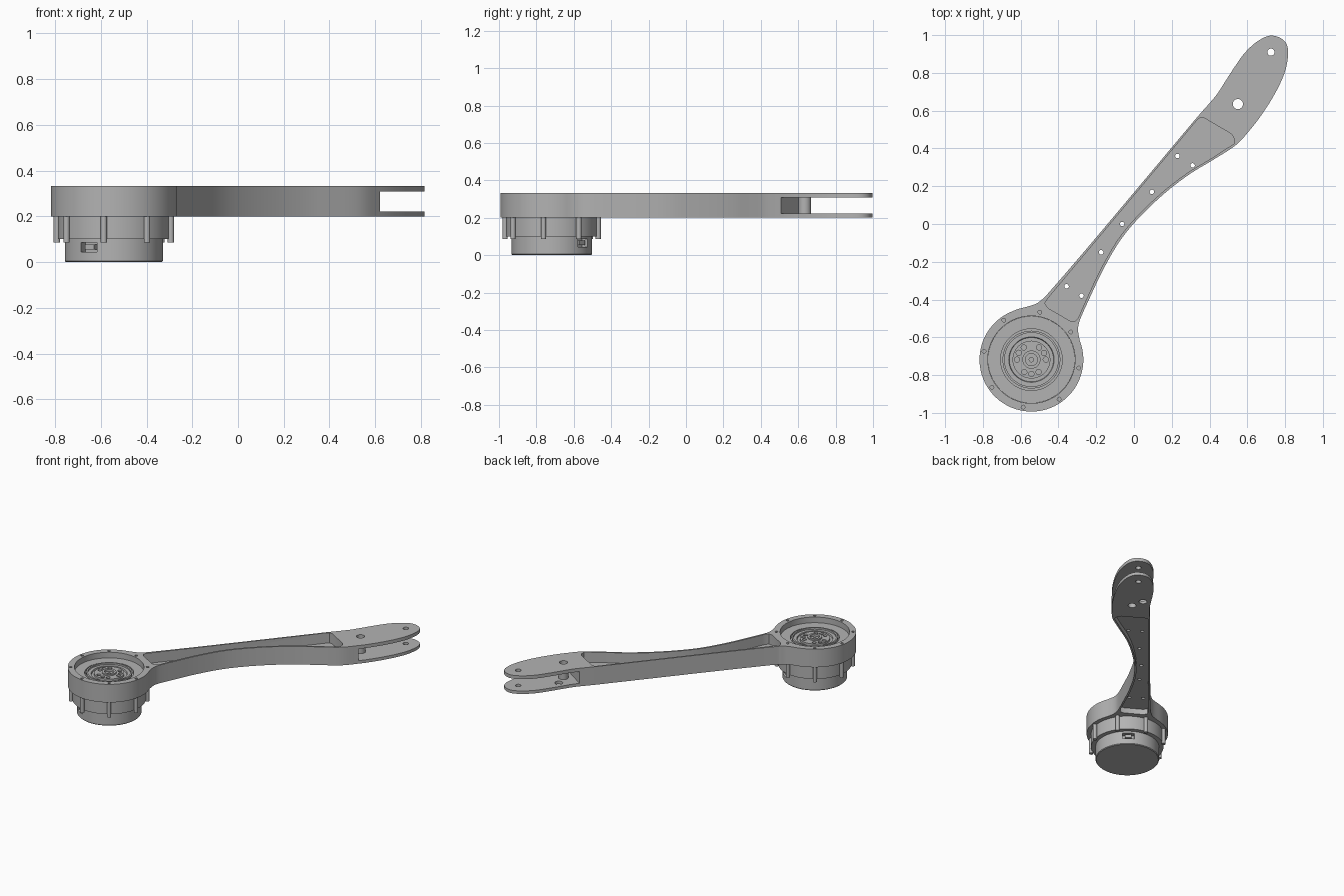
import bpy, bmesh, math
from mathutils import Vector, Matrix

cube = bpy.data.objects.get("Cube")
if cube:
    bpy.data.objects.remove(cube, do_unlink=True)

grey = bpy.data.materials.new("plain grey")
grey.use_nodes = True
grey.diffuse_color = (0.45, 0.45, 0.45, 1)
grey.node_tree.nodes["Principled BSDF"].inputs["Base Color"].default_value = (0.45, 0.45, 0.45, 1)

HUB = Vector((-0.543, -0.718))
BOTTOM, TOP = 0.2, 0.333


def finish(name, bm):
    bmesh.ops.recalc_face_normals(bm, faces=bm.faces)
    mesh = bpy.data.meshes.new(name)
    bm.to_mesh(mesh)
    bm.free()
    mesh.materials.append(grey)
    obj = bpy.data.objects.new(name, mesh)
    bpy.context.collection.objects.link(obj)
    return obj


def prism(name, points, z0, z1):
    bm = bmesh.new()
    face = bm.faces.new([bm.verts.new((p[0], p[1], z0)) for p in points])
    top = bmesh.ops.extrude_face_region(bm, geom=[face])["geom"]
    verts = [v for v in top if isinstance(v, bmesh.types.BMVert)]
    bmesh.ops.translate(bm, verts=verts, vec=(0, 0, z1 - z0))
    return finish(name, bm)


def polar(angle, radius, center=HUB):
    a = math.radians(angle)
    return (center[0] + radius * math.cos(a), center[1] + radius * math.sin(a))


def cylinder(name, center, radius, z0, z1, sides=24):
    return prism(name, [polar(360 * i / sides, radius, center) for i in range(sides)], z0, z1)


def block(name, angle, radius, size, z):
    bm = bmesh.new()
    x, y = polar(angle, radius)
    place = Matrix.Translation((x, y, z)) @ Matrix.Rotation(math.radians(angle), 4, "Z")
    bmesh.ops.create_cube(bm, size=1, matrix=place @ Matrix.Diagonal((*size, 1)))
    return finish(name, bm)


def lathe(name, profile, steps=72):
    bm = bmesh.new()
    verts = [bm.verts.new((HUB.x + r, HUB.y, z)) for r, z in profile]
    edges = [bm.edges.new(pair) for pair in zip(verts, verts[1:])]
    bmesh.ops.spin(bm, geom=verts + edges, cent=(*HUB, 0), axis=(0, 0, 1),
                   angle=math.tau, steps=steps)
    bmesh.ops.remove_doubles(bm, verts=bm.verts, dist=0.0002)
    return finish(name, bm)


def cut(target, cutter):
    cutter.hide_render = True
    mod = target.modifiers.new("cut", "BOOLEAN")
    mod.operation, mod.solver, mod.object = "DIFFERENCE", "EXACT", cutter
    bpy.context.view_layer.objects.active = target
    bpy.ops.object.modifier_apply(modifier=mod.name)
    bpy.data.objects.remove(cutter, do_unlink=True)


def spline(points, steps=5):
    # Catmull-Rom curve through the points
    p = [Vector(q) for q in points]
    p = [2 * p[0] - p[1]] + p + [2 * p[-1] - p[-2]]
    out = []
    for a, b, c, d in zip(p, p[1:], p[2:], p[3:]):
        for i in range(steps):
            t = i / steps
            out.append(0.5 * (2 * b + (c - a) * t + (2 * a - 5 * b + 4 * c - d) * t * t
                              + (3 * b - a - 3 * c + d) * t ** 3))
    return out + [p[-2]]


# Arm outline: straight flank, rounded tip, curved flank, then the hub circle
straight = [(-.614, -.45), (-.53, -.427), (-.49, -.402), (-.45, -.362), (-.25, -.13),
            (0, .167), (.25, .465), (.34, .572)]
tip = [(.43, .675), (.48, .75), (.535, .835), (.59, .91), (.655, .968), (.72, .997),
       (.777, .984), (.81, .947), (.815, .884), (.795, .794), (.745, .688), (.677, .58), (.613, .497)]
curved = [(.54, .418), (.418, .339), (.296, .265), (.164, .164), (.03, .037),
          (-.075, -.09), (-.165, -.245), (-.233, -.388), (-.285, -.505)]
neck = [(-.296, -.56), polar(22, .275)]
hub_arc = [polar(17 - 5 * i, .275) for i in range(54)]
arm = prism("arm", spline(straight + tip + curved + neck) + hub_arc, BOTTOM, TOP)

# Long recesses above and below a thin web
flank = [p + Vector((-.011, .007)) for p in spline(curved)]
pocket = ([(-.455, -.393), (.335, .551), (.35, .563), (.37, .562), (.515, .477), (.528, .457)]
          + flank + [(-.312, -.515), (-.34, -.512), (-.455, -.445), (-.472, -.42)])
cut(arm, prism("upper_recess", pocket, .258, .4))
cut(arm, prism("lower_recess", pocket, .1, .24))

# Fork slot, hub bore and drilled holes
cut(arm, prism("fork_slot", [(.75, .42), (.35, .69), (.5, 1.1), (1.1, 1.1), (1, .4)], .222, .308))
cut(arm, cylinder("hub_bore", HUB, .231, .25, .4, 72))
for spot in [(.23, .36), (.31, .31), (.095, .17), (-.063, 0), (-.174, -.15), (-.357, -.33), (-.278, -.38)]:
    cut(arm, cylinder("web_hole", spot, .012, .1, .4, 16))
cut(arm, cylinder("tip_hole", (.725, .91), .019, .1, .4))
cut(arm, cylinder("fork_hole", (.55, .635), .027, .1, .4))
cut(arm, cylinder("cable_hole", (.527, .722), .027, .1, .26))
screw_angles = [45 * i - 10 for i in range(8)]
for a in screw_angles:
    cut(arm, cylinder("rim_hole", polar(a, .255), .01, .3, .4, 12))

# Hollow spacer between the fork plates
spacer = cylinder("fork_spacer", (.55, .635), .034, .215, .315, 32)
cut(spacer, cylinder("spacer_hole", (.55, .635), .027, .1, .4))

# Output flange with stepped rings and bolt holes
flange = lathe("output_flange", [
    (0, .235), (.23, .235), (.23, .292), (.163, .292), (.163, .265), (.153, .265), (.153, .297),
    (.142, .297), (.142, .285), (.12, .285), (.117, .275), (.1, .275), (.1, .29), (.048, .29),
    (.048, .3), (.032, .3), (.032, .285), (.012, .285), (.012, .265), (0, .265)])
for a in (0, 28, 58, 122, 152, 180, 240, 270, 300):
    cut(flange, cylinder("flange_hole", polar(a, .076), .014, .26, .4, 16))

# Motor housing with a lower can and two socket notches
motor = lathe("motor_housing", [(0, 0), (.21, 0), (.2145, .005), (.2145, .1), (.245, .1),
                                (.245, .205), (0, .205)])
for a in (-121, 52):
    cut(motor, block("notch", a, .21, (.07, .08, .042), .064))
    block("socket", a, .19, (.035, .045, .022), .066)

# Screw lugs around the housing
for a in screw_angles:
    cylinder("screw_lug", polar(a, .253), .014, .085, .205, 16)

# Smooth curved sides, keep hard edges
bpy.ops.object.select_all(action="DESELECT")
for obj in bpy.context.collection.objects:
    if obj.type == "MESH" and obj.data.materials and obj.data.materials[0] == grey:
        obj.select_set(True)
        bpy.context.view_layer.objects.active = obj
bpy.ops.object.shade_smooth_by_angle(angle=math.radians(30))
